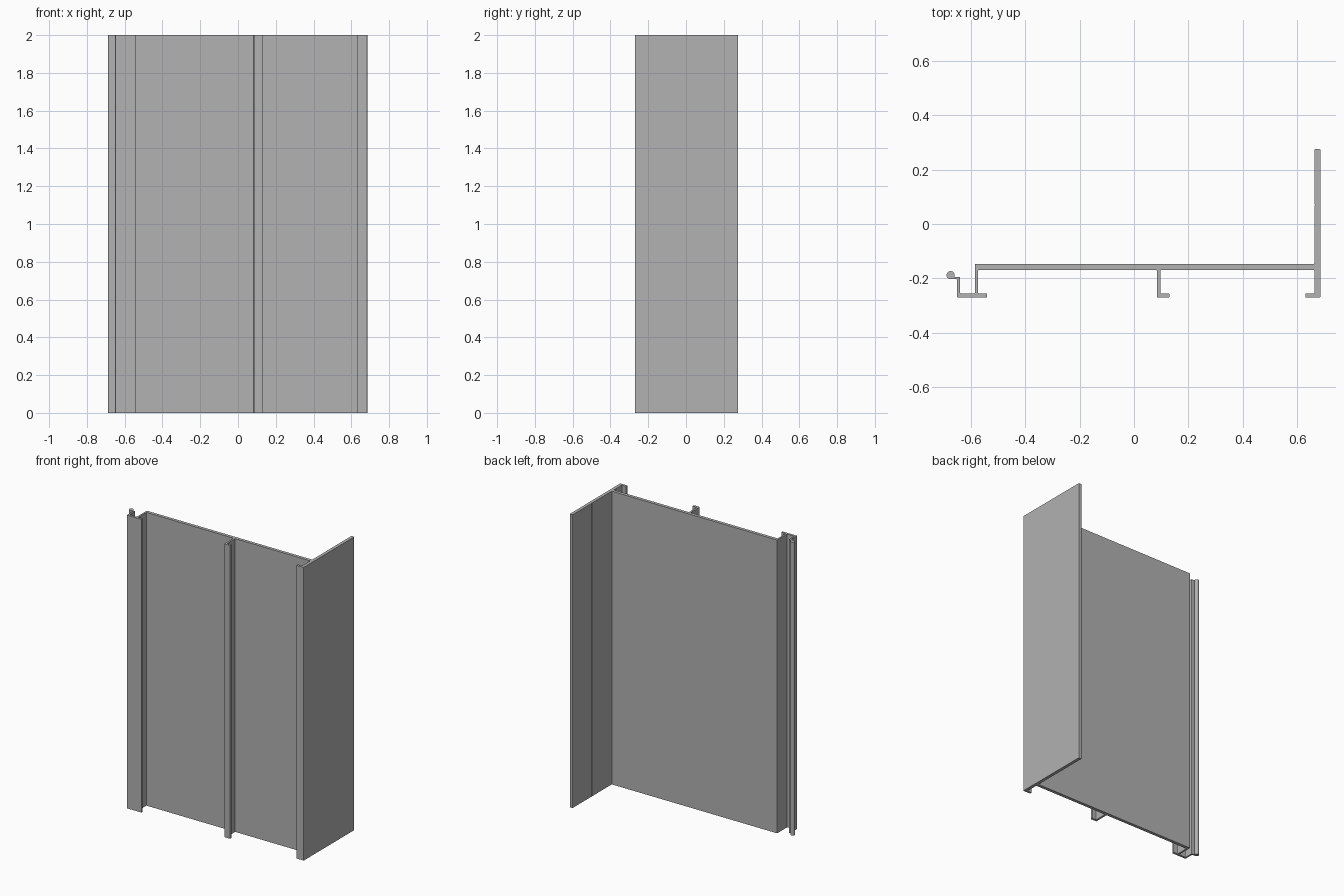
import bpy, bmesh, math
from mathutils import Vector

cube = bpy.data.objects.get("Cube")
if cube:
    bpy.data.objects.remove(cube, do_unlink=True)

# Dimensions shared by the parts of the section
HEIGHT = 2.0
ROUNDING = 0.003
back, front, lip = 0.275, -0.27, -0.255
web_back, web_front = -0.147, -0.169
flange_in, flange_out, flange_toe = 0.663, 0.685, 0.63
rib_left, rib_right, rib_toe = 0.084, 0.097, 0.13
wall_out, wall_in, wall_toe = -0.585, -0.573, -0.54
hook_out, hook_in, hook_top = -0.65, -0.639, -0.195
bead_centre, bead_radius = Vector((-0.674, -0.188)), 0.015
groove_y, groove = 0.07, 0.003


def arc(centre, radius, start, end, steps):
    """Points along a circular arc, angles in degrees."""
    angles = [math.radians(start + (end - start) * i / steps) for i in range(steps + 1)]
    return [(centre.x + radius * math.cos(a), centre.y + radius * math.sin(a)) for a in angles]


def on_bead(point):
    return (point.xy - bead_centre).length < bead_radius * 1.05


# Section parts, listed in order around the outline
channel_front = [(hook_out, front), (wall_toe, front), (wall_toe, lip),
                 (wall_in, lip), (wall_in, web_front)]
middle_rib = [(rib_left, web_front), (rib_left, front), (rib_toe, front),
              (rib_toe, lip), (rib_right, lip), (rib_right, web_front)]
side_flange = [(flange_in, web_front), (flange_in, lip), (flange_toe, lip),
               (flange_toe, front), (flange_out, front), (flange_out, back),
               (flange_in, back)]
flange_groove = [(flange_in, groove_y + groove), (flange_in + groove, groove_y),
                 (flange_in, groove_y - groove)]
web_rear = [(flange_in, web_back), (wall_out, web_back)]
channel_inside = [(wall_out, lip), (hook_in, lip), (hook_in, hook_top)]
bead = arc(bead_centre, bead_radius, -28, 270, 16)
hook_neck = [(hook_out, bead_centre.y - bead_radius)]

outline = (channel_front + middle_rib + side_flange + flange_groove
           + web_rear + channel_inside + bead + hook_neck)

# Extrude the section upwards
bm = bmesh.new()
base = bm.faces.new([bm.verts.new((x, y, 0)) for x, y in outline])
top = bmesh.ops.extrude_face_region(bm, geom=[base], use_keep_orig=True)
bmesh.ops.translate(bm, vec=(0, 0, HEIGHT),
                    verts=[g for g in top["geom"] if isinstance(g, bmesh.types.BMVert)])
bmesh.ops.recalc_face_normals(bm, faces=bm.faces)

# Soften the long corners, leaving the bead and groove as they are
corners = []
for e in bm.edges:
    a, b = (v.co for v in e.verts)
    in_groove = a.x > flange_in - groove and abs(a.y - groove_y) < 2 * groove
    if abs(a.z - b.z) > 1 and not on_bead(a) and not in_groove:
        corners.append(e)
bmesh.ops.bevel(bm, geom=corners, offset=ROUNDING, segments=2, profile=0.5,
                affect='EDGES', clamp_overlap=True)

# Smooth only the round bead
for f in bm.faces:
    f.smooth = abs(f.normal.z) < 0.5 and all(on_bead(v.co) for v in f.verts)

mesh = bpy.data.meshes.new("extruded_panel")
bm.to_mesh(mesh)
bm.free()
panel = bpy.data.objects.new("extruded_panel", mesh)
bpy.context.collection.objects.link(panel)

# Plain grey metal
grey = bpy.data.materials.new("plain_grey")
grey.use_nodes = True
colour = (0.445, 0.445, 0.445, 1)
grey.diffuse_color = colour
grey.node_tree.nodes["Principled BSDF"].inputs["Base Color"].default_value = colour
mesh.materials.append(grey)
